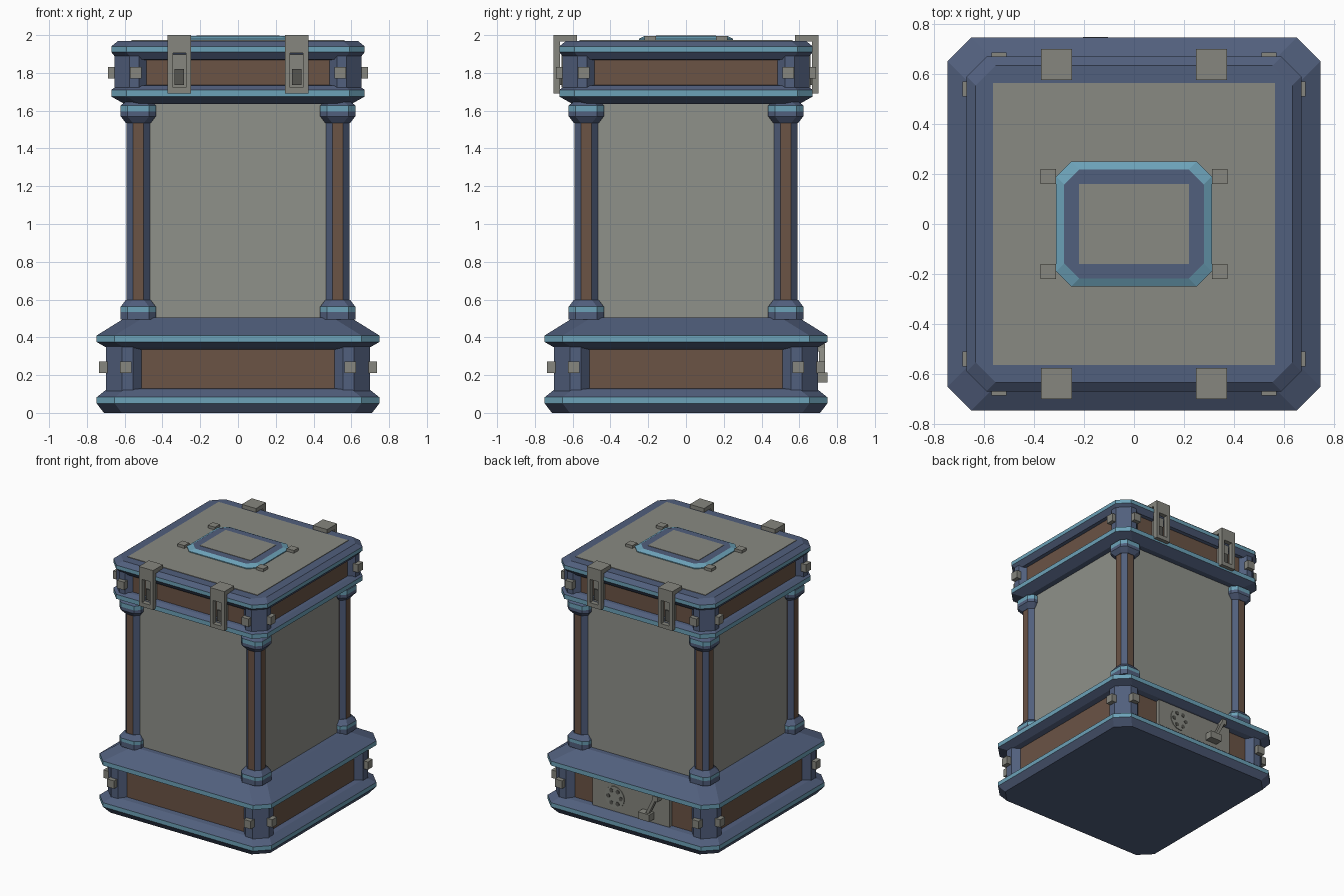
import bpy, bmesh, math
from mathutils import Matrix

cube = bpy.data.objects.get("Cube")
if cube:
    bpy.data.objects.remove(cube)


def material(name, rgb):
    m = bpy.data.materials.new(name)
    m.use_nodes = True
    m.diffuse_color = (*rgb, 1)
    m.node_tree.nodes["Principled BSDF"].inputs["Base Color"].default_value = (*rgb, 1)
    return m


MATS = [material("slate blue", (0.083, 0.115, 0.205)),
        material("light blue trim", (0.15, 0.36, 0.48)),
        material("brown panel", (0.145, 0.087, 0.06)),
        material("grey plate", (0.25, 0.255, 0.225)),
        material("body grey", (0.275, 0.283, 0.255)),
        material("hardware grey", (0.24, 0.24, 0.21)),
        material("dark grey", (0.09, 0.09, 0.08))]
BLUE, TRIM, BROWN, GREY, BODY, METAL, DARK = range(7)


def finish(name, bm):
    bmesh.ops.recalc_face_normals(bm, faces=bm.faces)
    mesh = bpy.data.meshes.new(name)
    bm.to_mesh(mesh)
    bm.free()
    for m in MATS:
        mesh.materials.append(m)
    ob = bpy.data.objects.new(name, mesh)
    bpy.context.scene.collection.objects.link(ob)
    return ob


def octagon(hx, hy, c):
    """Rectangle with cut corners, counter-clockwise."""
    return [(hx, c - hy), (hx, hy - c), (hx - c, hy), (c - hx, hy),
            (-hx, hy - c), (-hx, c - hy), (c - hx, -hy), (hx - c, -hy)]


def loft(name, sections, bands, cut, aspect=0, centre=(0, 0), diagonal=BROWN):
    """Stack cut-corner rings (half width, z); one material per band."""
    bm = bmesh.new()
    rings = [[bm.verts.new((x + centre[0], y + centre[1], z))
              for x, y in octagon(h, h - aspect, cut)] for h, z in sections]
    for lo, hi, mat in zip(rings, rings[1:], bands):
        for i in range(8):
            j = (i + 1) % 8
            f = bm.faces.new((lo[i], lo[j], hi[j], hi[i]))
            f.material_index = diagonal if mat == BROWN and i % 2 else mat
    for ring in (rings[0], rings[-1]):
        bm.faces.new(ring).material_index = BLUE
    return finish(name, bm)


def prism(name, outline, z0, z1, mat):
    bm = bmesh.new()
    lo, hi = ([bm.verts.new((x, y, z)) for x, y in outline] for z in (z0, z1))
    bm.faces.new(lo)
    bm.faces.new(hi)
    for i in range(len(lo)):
        j = (i + 1) % len(lo)
        bm.faces.new((lo[i], lo[j], hi[j], hi[i]))
    for f in bm.faces:
        f.material_index = mat
    return finish(name, bm)


def box(name, x, y, z, mat):
    """Box from three (min, max) ranges."""
    return prism(name, [(x[0], y[0]), (x[1], y[0]), (x[1], y[1]), (x[0], y[1])], *z, mat)


def turned(ob, quarter):
    ob.matrix_world = Matrix.Rotation(quarter * math.pi / 2, 4, "Z")
    return ob


def corner_post(name, inner, outer, recess, cut, z0, z1, quarter):
    b = inner + outer - recess
    half = [(inner, recess), (b, outer), (outer - cut, outer)]
    outline = half + [(y, x) for x, y in reversed(half)] + [(inner, inner)]
    turned(prism(name, outline, z0, z1, BLUE), quarter)


# Stepped base with brown recess and light trims
loft("base", [(0.71, 0), (0.748, 0.05), (0.748, 0.083), (0.695, 0.125), (0.655, 0.13),
              (0.655, 0.335), (0.695, 0.345), (0.748, 0.375), (0.748, 0.41), (0.595, 0.505)],
     [BLUE, TRIM, BLUE, BLUE, BROWN, BLUE, BLUE, TRIM, BLUE], 0.095)

# Main grey body, nearly flush with the columns
box("body", (-0.556, 0.556), (-0.556, 0.556), (0.5, 1.645), BODY)

# Lid with brown recess, trims and top plate
loft("lid", [(0.60, 1.635), (0.671, 1.675), (0.671, 1.71), (0.64, 1.732), (0.615, 1.735),
             (0.615, 1.867), (0.64, 1.872), (0.671, 1.91), (0.671, 1.94), (0.635, 1.969)],
     [BLUE, TRIM, BLUE, BLUE, BROWN, BLUE, BLUE, TRIM, BLUE], 0.08)
box("lid_plate", (-0.565, 0.565), (-0.565, 0.565), (1.96, 1.973), GREY)

# Raised hatch on the lid with four clips
loft("hatch_frame", [(0.312, 1.965), (0.312, 1.98), (0.28, 1.996)],
     [TRIM, TRIM], 0.06, aspect=0.062)
box("hatch_plate", (-0.22, 0.22), (-0.16, 0.16), (1.99, 1.999), GREY)
for sx in (-1, 1):
    for sy in (-1, 1):
        box("hatch_clip", sorted((sx * 0.312, sx * 0.374)),
            sorted((sy * 0.16, sy * 0.22)), (1.965, 1.995), METAL)

for q in range(4):
    # Corner posts of base and lid
    corner_post("base_corner", 0.51, 0.70, 0.655, 0.085, 0.1, 0.37, q)
    corner_post("lid_corner", 0.485, 0.655, 0.615, 0.08, 1.71, 1.9, q)
    # Small blocks on both faces of each corner
    for s in (-1, 1):
        turned(box("base_stud", sorted((s * 0.565, s * 0.625)), (0.69, 0.735),
                   (0.21, 0.272), METAL), q)
        turned(box("lid_stud", sorted((s * 0.512, s * 0.572)), (0.645, 0.687),
                   (1.77, 1.832), METAL), q)
    # Octagonal columns with foot and head
    c = (0.528 * (1 if q in (0, 3) else -1), 0.528 * (1 if q < 2 else -1))
    loft("column", [(0.063, 0.55), (0.063, 1.6)], [BROWN], 0.034, centre=c, diagonal=BLUE)
    loft("column_foot", [(0.093, 0.495), (0.093, 0.535), (0.093, 0.562), (0.066, 0.598)],
         [BLUE, TRIM, BLUE], 0.036, centre=c)
    loft("column_head", [(0.066, 1.535), (0.093, 1.57), (0.093, 1.595), (0.093, 1.628), (0.07, 1.645)],
         [BLUE, BLUE, TRIM, BLUE], 0.036, centre=c)

# Hooked latches on front and back, each with a deep window
for q in (0, 2):
    for s in (-1, 1):
        x0, x1 = sorted((s * 0.248, s * 0.372))
        front = (-0.702, -0.667)
        parts = [((x0, x1), (-0.702, -0.578), (1.965, 2.0)),
                 ((x0, x1), front, (1.905, 1.97)),
                 ((x0, x1), front, (1.69, 1.722)),
                 ((x0, x0 + 0.027), front, (1.722, 1.905)),
                 ((x1 - 0.027, x1), front, (1.722, 1.905))]
        for p in parts:
            turned(box("latch", *p, METAL), q)
        turned(box("latch_back", (x0 + 0.027, x1 - 0.027), (-0.66, -0.61),
                   (1.722, 1.905), METAL), q)
        turned(box("latch_catch", (x0 + 0.037, x1 - 0.037), (-0.668, -0.66),
                   (1.735, 1.82), DARK), q)

# Control plate on the back of the base
box("control_plate", (-0.335, 0.335), (0.64, 0.685), (0.128, 0.34), METAL)


def disc(name, x, z, radius, y, mat):
    bm = bmesh.new()
    bmesh.ops.create_cone(bm, cap_ends=True, segments=16, radius1=radius, radius2=radius, depth=0.008,
                          matrix=Matrix.Translation((x, y, z)) @ Matrix.Rotation(math.pi / 2, 4, "X"))
    for f in bm.faces:
        f.material_index = mat
    finish(name, bm)


# Dial with a ring of dots
disc("dial", 0.14, 0.24, 0.085, 0.686, GREY)
for i in range(6):
    a = i * math.pi / 3
    disc("dial_dot", 0.14 + 0.055 * math.cos(a), 0.24 + 0.055 * math.sin(a), 0.016, 0.689, DARK)

# Lever: slanted rod with block handle
rod = box("lever_rod", (-0.012, 0.012), (0.705, 0.735), (-0.09, 0.09), METAL)
rod.matrix_world = Matrix.Translation((-0.205, 0, 0.275)) @ Matrix.Rotation(-0.45, 4, "Y")
box("lever_pivot", (-0.265, -0.225), (0.68, 0.735), (0.325, 0.365), METAL)
box("lever_handle", (-0.205, -0.105), (0.69, 0.75), (0.16, 0.215), METAL)
